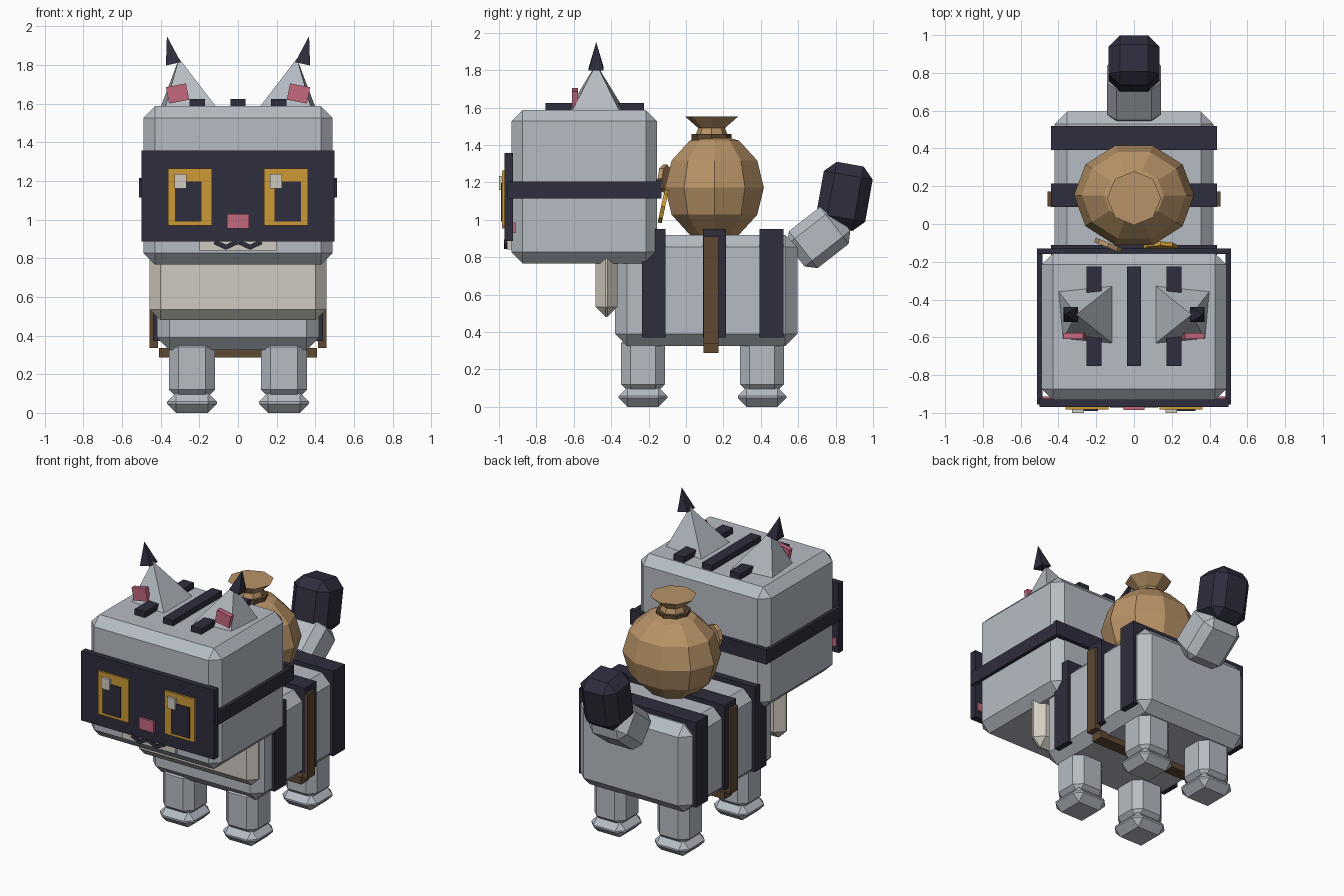
import bpy, bmesh, math
from mathutils import Matrix, Vector

if "Cube" in bpy.data.objects:
    bpy.data.objects.remove(bpy.data.objects["Cube"])


def material(name, r, g, b):
    m = bpy.data.materials.new(name)
    m.diffuse_color = (r, g, b, 1)
    m.use_nodes = True
    m.node_tree.nodes["Principled BSDF"].inputs["Base Color"].default_value = m.diffuse_color
    return m


GREY = material("fur_grey", 0.47, 0.505, 0.555)
DARK = material("dark_navy", 0.028, 0.026, 0.047)
CREAM = material("cream", 0.64, 0.60, 0.53)
TAN = material("sack_tan", 0.48, 0.29, 0.135)
BROWN = material("leather_brown", 0.112, 0.065, 0.032)
GOLD = material("gold", 0.60, 0.32, 0.035)
PINK = material("pink", 0.56, 0.14, 0.205)


def finish(name, bm, mat):
    bmesh.ops.recalc_face_normals(bm, faces=bm.faces)
    me = bpy.data.meshes.new(name)
    bm.to_mesh(me)
    bm.free()
    me.materials.append(mat)
    ob = bpy.data.objects.new(name, me)
    bpy.context.collection.objects.link(ob)
    return ob


def box(name, mat, x, y, z, bevel=0, rot=0, axis='X'):
    """Chamfered box from (min, max) ranges, turned about its centre."""
    bm = bmesh.new()
    bmesh.ops.create_cube(bm, size=1)
    size = Vector((x[1] - x[0], y[1] - y[0], z[1] - z[0]))
    mid = Vector((x[0] + x[1], y[0] + y[1], z[0] + z[1])) / 2
    bmesh.ops.scale(bm, vec=size, verts=bm.verts)
    if bevel:
        bmesh.ops.bevel(bm, geom=list(bm.edges), offset=bevel, segments=1,
                        profile=0.5, affect='EDGES')
    bm.transform(Matrix.Translation(mid) @ Matrix.Rotation(math.radians(rot), 4, axis))
    return finish(name, bm, mat)


def cone(name, mat, loc, r1, r2, depth, sides, rot=None):
    bm = bmesh.new()
    bmesh.ops.create_cone(bm, cap_ends=True, segments=sides, radius1=r1,
                          radius2=r2, depth=depth)
    bm.transform(Matrix.Translation(loc) @ (rot or Matrix()))
    return finish(name, bm, mat)


def pyramid(name, mat, base, apex):
    bm = bmesh.new()
    vs = [bm.verts.new(p) for p in base]
    top = bm.verts.new(apex)
    bm.faces.new(vs)
    for i in range(len(vs)):
        bm.faces.new((vs[i], vs[(i + 1) % len(vs)], top))
    return finish(name, bm, mat)


def span(s, a, b):
    """Range a..b on side s of the mirror plane."""
    return (a, b) if s > 0 else (-b, -a)


# Body, head and chest fur
box("body", GREY, (-0.42, 0.42), (-0.38, 0.595), (0.325, 0.92), 0.065)
box("head", GREY, (-0.49, 0.49), (-0.933, -0.155), (0.767, 1.587), 0.06)
box("chest_fur", CREAM, (-0.457, 0.457), (-0.485, -0.365), (0.48, 0.93), 0.055)

# Legs and paws
for s, side in ((-1, "left"), (1, "right")):
    for yc, end in ((-0.23, "front"), (0.407, "back")):
        box(f"{end}_{side}_leg", GREY, span(s, 0.119, 0.357),
            (yc - 0.117, yc + 0.117), (0.07, 0.39), 0.05)
        box(f"{end}_{side}_paw", GREY, span(s, 0.109, 0.367),
            (yc - 0.13, yc + 0.13), (0, 0.105), 0.047)

# Body stripes
for i, (y0, y1) in enumerate(((-0.235, -0.11), (0.09, 0.215), (0.393, 0.52))):
    box(f"body_stripe_{i + 1}", DARK, (-0.44, 0.44), (y0, y1), (0.372, 0.95))

# Sack harness
for s, side in ((-1, "left"), (1, "right")):
    box(f"harness_{side}", BROWN, span(s, 0.415, 0.457), (0.093, 0.173), (0.335, 0.91))
box("harness_bottom", BROWN, (-0.41, 0.41), (0.093, 0.173), (0.287, 0.337))

# Tail
box("tail_base", GREY, (-0.143, 0.143), (0.555, 0.865), (0.78, 1.03), 0.05, 38)
box("tail_tip", DARK, (-0.135, 0.135), (0.715, 0.98), (0.95, 1.30), 0.06, -10)

# Face mask and band around the head
box("mask", DARK, (-0.5, 0.5), (-0.97, -0.925), (0.886, 1.357))
box("band_back", DARK, (-0.513, 0.513), (-0.16, -0.13), (1.115, 1.215))
for s, side in ((-1, "left"), (1, "right")):
    box(f"band_{side}", DARK, span(s, 0.485, 0.513), (-0.955, -0.14), (1.115, 1.205))
    # Eyes
    box(f"{side}_iris", GOLD, span(s, 0.135, 0.363), (-0.983, -0.96), (0.97, 1.264))
    box(f"{side}_pupil", DARK, span(s, 0.19, 0.326), (-0.99, -0.97), (0.99, 1.198))
    xc = s * 0.247 - 0.05
    box(f"{side}_eye_glint", CREAM, (xc - 0.031, xc + 0.031), (-1.0, -0.98), (1.16, 1.235))
    # Cheeks
    box(f"{side}_cheek", PINK, span(s, 0.4, 0.487), (-0.945, -0.912), (0.93, 0.985))
    # Mouth zigzag
    for k, xm in enumerate((0.035, 0.09)):
        box(f"{side}_mouth_{k + 1}", DARK, span(s, xm - 0.035, xm + 0.035),
            (-0.972, -0.945), (0.858, 0.882), 0, (-1) ** k * s * 25, 'Y')
    # Ears
    pyramid(f"{side}_ear", GREY,
            [(s * x, y, z) for x, y, z in ((0.405, -0.35, 1.57), (0.11, -0.325, 1.58),
                                           (0.11, -0.635, 1.58), (0.38, -0.615, 1.57))],
            (s * 0.305, -0.48, 1.834))
    pyramid(f"{side}_ear_tip", DARK,
            [(s * x, y, z) for x, y, z in ((0.373, -0.44, 1.798), (0.296, -0.44, 1.815),
                                           (0.296, -0.52, 1.815), (0.373, -0.52, 1.798))],
            (s * 0.368, -0.48, 1.95))
    box(f"{side}_inner_ear", PINK, span(s, 0.26, 0.366), (-0.61, -0.578),
        (1.61, 1.696), 0, s * 11, 'Y')
    # Side stripes on the crown
    box(f"{side}_crown_stripe", DARK, span(s, 0.172, 0.252), (-0.752, -0.225), (1.56, 1.625))
box("middle_crown_stripe", DARK, (-0.038, 0.038), (-0.752, -0.225), (1.56, 1.625))
box("muzzle", CREAM, (-0.2, 0.2), (-0.957, -0.92), (0.84, 0.96))
box("nose", PINK, (-0.056, 0.056), (-0.985, -0.96), (0.953, 1.03))

# Sack with tied neck
bm = bmesh.new()
bmesh.ops.create_uvsphere(bm, u_segments=10, v_segments=6, radius=1)
bm.transform(Matrix.Translation((0, 0.152, 1.172))
             @ Matrix.Diagonal((0.318, 0.278, 0.29, 1))
             @ Matrix.Rotation(math.pi / 2, 4, 'Z'))
finish("sack", bm, TAN)
cone("sack_tie", BROWN, (0, 0.137, 1.435), 0.107, 0.107, 0.045, 8)
cone("sack_neck", TAN, (0, 0.137, 1.475), 0.085, 0.07, 0.04, 8)
cone("sack_flare", TAN, (0, 0.137, 1.519), 0.065, 0.143, 0.068, 8)

# Coin and round patch on the front of the sack
upright = Matrix.Rotation(math.pi / 2, 4, 'X')
cone("coin", GOLD, (0.14, -0.122, 1.072), 0.09, 0.09, 0.022, 8,
     Matrix.Rotation(math.radians(-12), 4, 'X') @ upright)
cone("sack_patch", TAN, (-0.137, -0.112, 1.22), 0.075, 0.075, 0.025, 8,
     Matrix.Rotation(math.radians(-22), 4, 'Z') @ upright)
